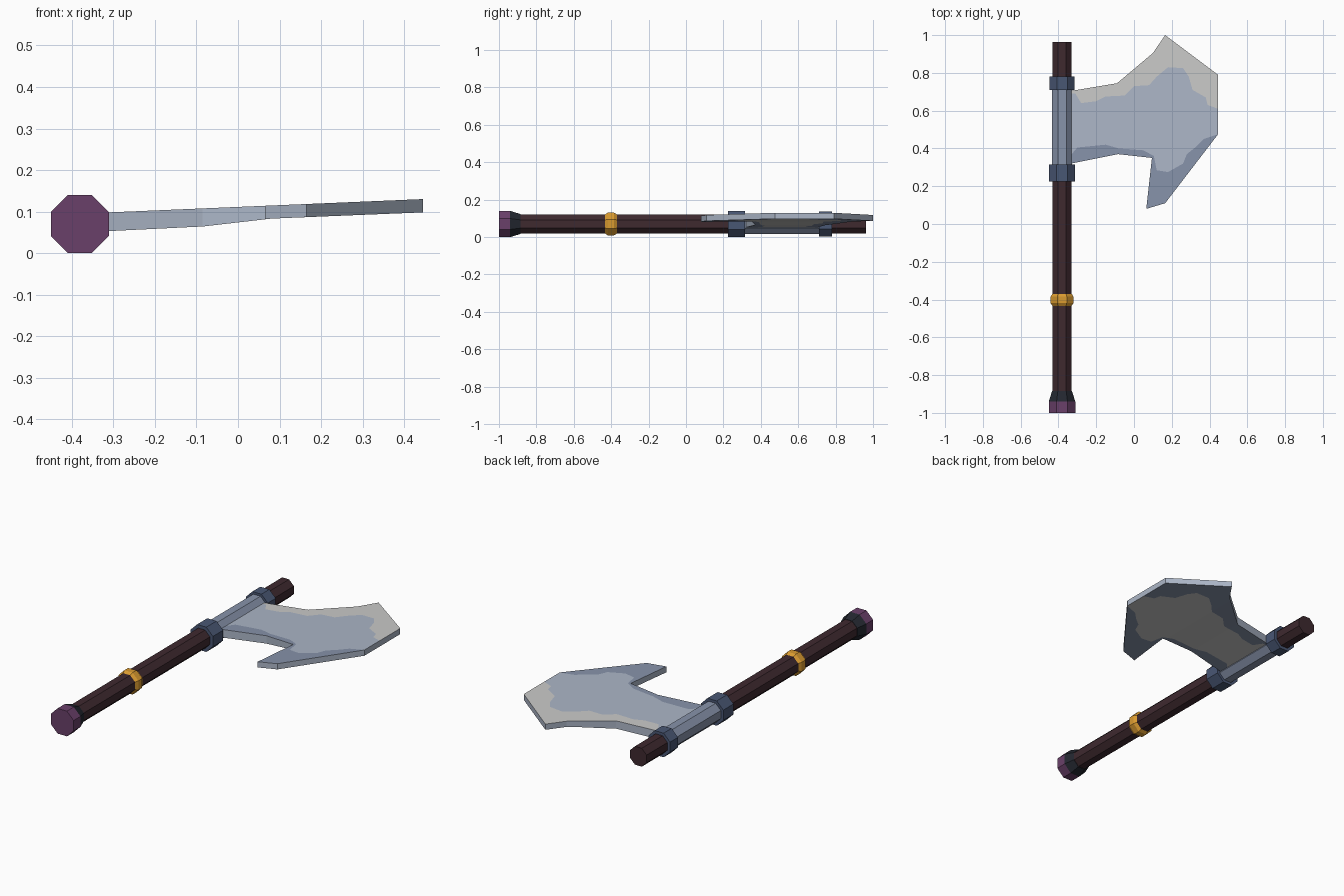
import bpy, bmesh, math

if "Cube" in bpy.data.objects:
    bpy.data.objects.remove(bpy.data.objects["Cube"])

AXIS_X, AXIS_Z = -0.381, 0.07


def material(name, srgb):
    lin = [((c / 255 + 0.055) / 1.055) ** 2.4 if c > 10 else c / 3295 for c in srgb]
    m = bpy.data.materials.new(name)
    m.diffuse_color = (*lin, 1)
    m.use_nodes = True
    m.node_tree.nodes["Principled BSDF"].inputs["Base Color"].default_value = m.diffuse_color
    return m


WOOD = material("dark wood", (62, 41, 47))
PURPLE = material("purple cap", (106, 64, 106))
BLACK = material("black iron", (35, 39, 48))
GOLD = material("gold", (218, 155, 48))
COLLAR = material("dark blue steel", (73, 87, 116))
MID = material("blue steel", (135, 147, 170))
STEEL = material("pale steel", (172, 182, 199))
LIGHT = material("light edge steel", (202, 202, 201))


def finish(name, bm, mats):
    bmesh.ops.recalc_face_normals(bm, faces=bm.faces)
    me = bpy.data.meshes.new(name)
    bm.to_mesh(me)
    bm.free()
    for m in mats:
        me.materials.append(m)
    ob = bpy.data.objects.new(name, me)
    bpy.context.collection.objects.link(ob)
    return ob


def turned(name, profile, mat, sides=8):
    """Flat-sided turned part along y; profile = (y, distance to flat)."""
    bm = bmesh.new()
    rings = []
    for y, a in profile:
        r = a / math.cos(math.pi / sides)
        angles = [(i + 0.5) * 2 * math.pi / sides for i in range(sides)]
        rings.append([bm.verts.new((AXIS_X + r * math.cos(t), y, AXIS_Z + r * math.sin(t)))
                      for t in angles])
    for a, b in zip(rings, rings[1:]):
        for i in range(sides):
            j = (i + 1) % sides
            bm.faces.new((a[i], a[j], b[j], b[i]))
    bm.faces.new(rings[0])
    bm.faces.new(rings[-1])
    return finish(name, bm, [mat])


# Shaft and its fittings
turned("handle", [(-0.95, 0.051), (0.963, 0.051)], WOOD)
turned("pommel_cap", [(-1, 0.07), (-0.94, 0.07)], PURPLE)
turned("pommel_taper", [(-0.94, 0.07), (-0.885, 0.053)], BLACK)
turned("grip_ring", [(-0.435, 0.05), (-0.418, 0.061), (-0.385, 0.061), (-0.368, 0.05)], GOLD)
turned("lower_collar", [(0.225, 0.069), (0.315, 0.069)], COLLAR)
turned("upper_collar", [(0.71, 0.067), (0.78, 0.067)], COLLAR)
turned("head_sleeve", [(0.315, 0.054), (0.71, 0.054)], MID)

# Blade: ragged lines split the outline into light, pale and blue bands
upper_line = [(-0.36, 0.69), (-0.31, 0.69), (-0.28, 0.64), (-0.2, 0.65), (-0.15, 0.675),
              (-0.05, 0.68), (0, 0.73), (0.08, 0.735), (0.12, 0.78), (0.18, 0.83),
              (0.26, 0.825), (0.29, 0.78), (0.31, 0.71), (0.38, 0.67), (0.39, 0.63),
              (0.445, 0.61)]
lower_line = [(-0.36, 0.37), (-0.33, 0.37), (-0.3, 0.405), (-0.15, 0.42), (-0.08, 0.4),
              (0.05, 0.39), (0.105, 0.36), (0.12, 0.285), (0.18, 0.275), (0.26, 0.32),
              (0.28, 0.37), (0.33, 0.41), (0.37, 0.45), (0.445, 0.475)]
upper_edge = [(0.445, 0.79), (0.165, 1), (0.1, 0.905), (-0.09, 0.745), (-0.36, 0.7)]
lower_edge = [(0.165, 0.11), (0.065, 0.08), (0.095, 0.35), (-0.085, 0.37), (-0.36, 0.315)]

bm = bmesh.new()
verts = {}
bands = [(upper_line + upper_edge, 0), (lower_line + upper_line[::-1], 1),
         (lower_line + lower_edge, 2)]
for points, index in bands:
    for p in points:
        if p not in verts:
            verts[p] = bm.verts.new((*p, 0))
    bm.faces.new([verts[p] for p in points]).material_index = index

# Underside copy (light centre, blue rim) and the rim walls
rim = [e for e in bm.edges if e.is_boundary]
copy = bmesh.ops.duplicate(bm, geom=bm.verts[:] + bm.edges[:] + bm.faces[:])
twin = copy["vert_map"]
for g in copy["geom"]:
    if isinstance(g, bmesh.types.BMVert):
        g.co.z = -1
    elif isinstance(g, bmesh.types.BMFace):
        g.material_index = 0 if g.material_index == 1 else 2
for e in rim:
    a, b = e.verts
    bm.faces.new((a, b, twin[b], twin[a])).material_index = 1
bmesh.ops.triangulate(bm, faces=bm.faces[:])
for x in (-0.085, 0.08):
    bmesh.ops.bisect_plane(bm, geom=bm.verts[:] + bm.edges[:] + bm.faces[:],
                           plane_co=(x, 0, 0), plane_no=(1, 0, 0))

# Blade rises and thins toward the cutting edge
for v in bm.verts:
    x = v.co.x
    if v.co.z > -0.5:
        v.co.z = 0.098 + 0.0424 * (x + 0.31)
    elif x < -0.085:
        v.co.z = 0.064 + 0.049 * (x + 0.085)
    elif x < 0.08:
        v.co.z = 0.064 + 0.115 * (x + 0.085)
    else:
        v.co.z = 0.083 + 0.041 * (x - 0.08)
finish("axe_blade", bm, [LIGHT, STEEL, MID])
